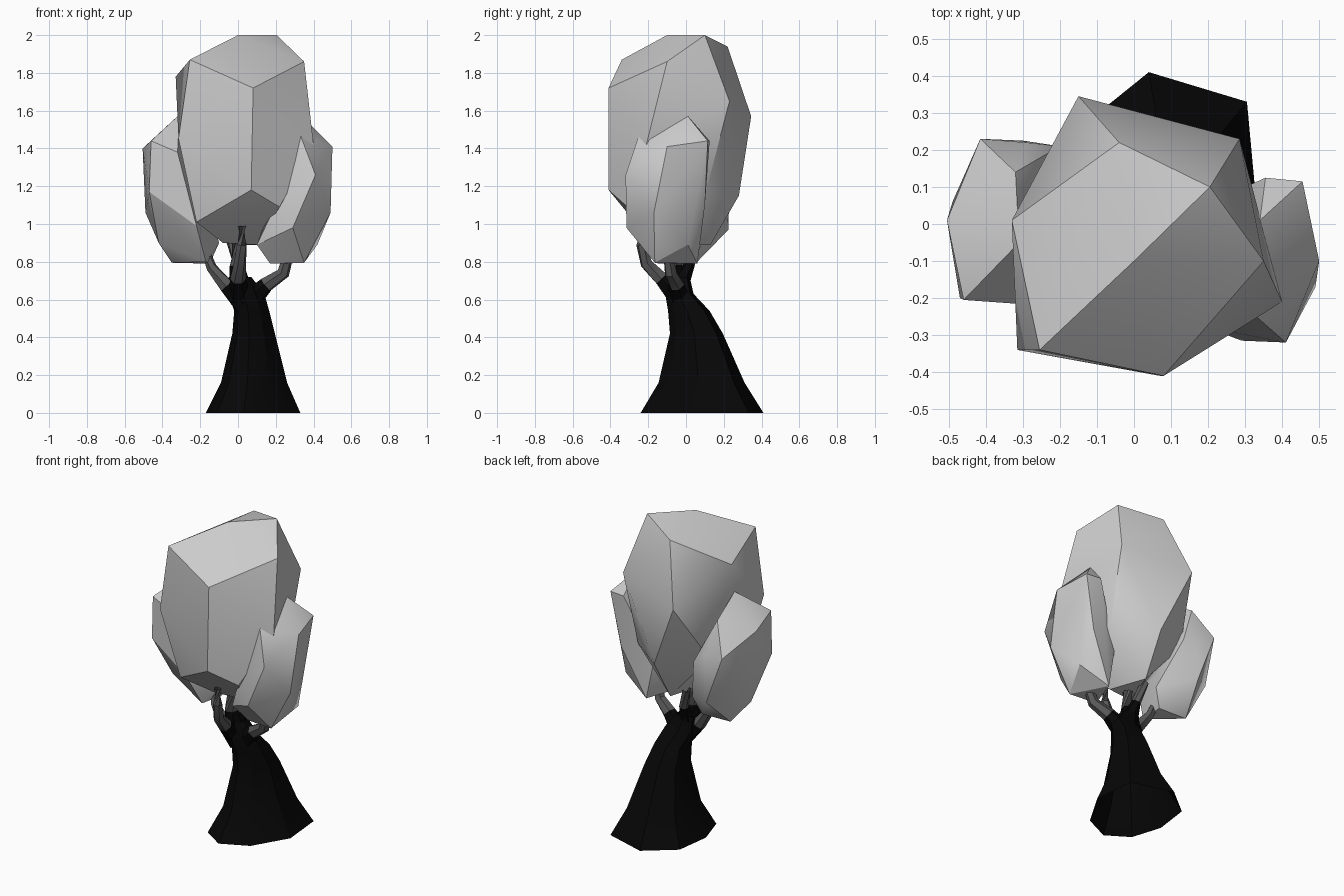
import bpy, bmesh, math
from mathutils import Vector

if "Cube" in bpy.data.objects:
    bpy.data.objects.remove(bpy.data.objects["Cube"])


def material(name, v):
    m = bpy.data.materials.new(name)
    m.diffuse_color = (v, v, v, 1)
    m.use_nodes = True
    m.node_tree.nodes["Principled BSDF"].inputs["Base Color"].default_value = m.diffuse_color
    return m


bark = material("bark", 0.002)
twig = material("twig", 0.1)


def finish(bm, name, mats=(), angle=32):
    """Make an object, smooth across shallow edges and keep the rest sharp."""
    bmesh.ops.recalc_face_normals(bm, faces=bm.faces)
    for f in bm.faces:
        f.smooth = True
    me = bpy.data.meshes.new(name)
    bm.to_mesh(me)
    bm.free()
    me.set_sharp_from_angle(angle=math.radians(angle))
    for m in mats:
        me.materials.append(m)
    ob = bpy.data.objects.new(name, me)
    bpy.context.collection.objects.link(ob)
    return ob


def loft(name, rings, mats, tip_from=99):
    """Skin equal-sized rings of points, open at both ends."""
    bm = bmesh.new()
    vs = [[bm.verts.new(p) for p in r] for r in rings]
    n = len(vs[0])
    for k, (a, b) in enumerate(zip(vs, vs[1:])):
        for i in range(n):
            j = (i + 1) % n
            f = bm.faces.new((a[i], a[j], b[j], b[i]))
            f.material_index = 1 if k >= tip_from else 0
    return finish(bm, name, mats)


def branch(name, path):
    """Tapered six-sided tube through (x, y, z, radius) points."""
    pts = [Vector(p[:3]) for p in path]
    rings = []
    for i, p in enumerate(pts):
        d = pts[min(i + 1, len(pts) - 1)] - pts[max(i - 1, 0)]
        q = d.to_track_quat('Z', 'Y')
        r = path[i][3]
        rings.append([p + q @ Vector((r * math.cos(t * math.pi / 3),
                                      r * math.sin(t * math.pi / 3), 0)) for t in range(6)])
    return loft(name, rings, (bark, twig), tip_from=1)


def clump(name, pts):
    """Faceted leaf mass: convex hull of its corner points."""
    bm = bmesh.new()
    for p in pts:
        bm.verts.new(p)
    res = bmesh.ops.convex_hull(bm, input=bm.verts)
    junk = {g for g in res["geom_interior"] + res["geom_unused"]
            if isinstance(g, bmesh.types.BMVert)}
    bmesh.ops.delete(bm, geom=list(junk), context='VERTS')
    return finish(bm, name)


# Leaning eight-sided trunk: uneven base outline refitted to x range, y range, height
outline = [(.33, .06), (.305, .33), (.04, .41), (-.14, .265),
           (-.17, .04), (-.11, -.15), (.03, -.24), (.2, -.16)]
trunk_rings = []
for x0, x1, y0, y1, z in [(-.17, .33, -.24, .41, 0), (-.09, .26, -.145, .31, .16),
                          (-.03, .195, -.085, .195, .42), (-.02, .165, -.095, .125, .54),
                          (-.05, .14, -.11, .04, .63), (-.05, .07, -.10, .02, .72)]:
    trunk_rings.append([(x0 + (x1 - x0) * (x + .17) / .5,
                         y0 + (y1 - y0) * (y + .24) / .65, z) for x, y in outline])
loft("trunk", trunk_rings, (bark,))

# Branches
branch("left_branch", [(.03, -.04, .57, .055), (-.06, -.05, .67, .042),
                       (-.14, -.03, .77, .028), (-.18, 0, .88, .02)])
branch("right_branch", [(.07, -.03, .6, .06), (.15, -.05, .68, .042),
                        (.24, -.08, .74, .034), (.28, -.1, .88, .025)])
branch("front_branch", [(.01, -.04, .61, .06), (.0, -.13, .71, .042), (.01, -.21, .79, .033),
                        (.02, -.235, .89, .028), (.02, -.235, .99, .022)])
branch("middle_branch", [(.01, -.05, .66, .06), (-.005, -.06, .78, .04), (.0, -.06, .95, .035)])
branch("back_branch", [(.01, -.03, .68, .05), (.0, .02, .79, .028), (-.04, .05, .92, .025)])

# Leaf masses
clump("main_foliage", [
    (-.255, -.34, 1.87), (0, -.10, 2), (.205, .10, 2), (.35, -.10, 1.86), (.08, -.41, 1.72),
    (.07, -.41, 1.18), (-.04, .22, 1.94), (-.33, .01, 1.78), (.285, .23, 1.65),
    (-.15, .345, 1.57), (.40, -.21, 1.42), (-.315, -.34, 1.45), (-.22, -.27, 1.01),
    (.22, -.31, 1.09), (-.08, -.13, .9), (.1, -.1, .89), (.03, .28, 1.15), (.02, .13, .89),
    (-.25, .12, 1.2), (.27, .1, 1.15)])
clump("left_foliage", [
    (-.31, -.05, 1.58), (-.505, .01, 1.40), (-.46, -.205, 1.44), (-.32, -.215, 1.38),
    (-.415, .23, 1.28), (-.29, .22, 1.28), (-.32, .14, 1.47), (-.2, .21, 1.2),
    (-.49, .06, 1.06), (-.47, -.2, 1.17), (-.42, -.06, .9), (-.35, .05, .795),
    (-.15, .05, .79), (-.22, -.21, .99), (-.3, .225, .97), (-.17, -.12, .8), (-.1, .08, .9)])
clump("right_foliage", [
    (.34, .01, 1.57), (.355, .125, 1.44), (.455, .115, 1.44), (.5, -.10, 1.41),
    (.33, -.25, 1.47), (.41, -.32, 1.26), (.29, -.315, .98), (.35, -.165, .795),
    (.49, -.17, 1.06), (.17, -.14, .79), (.24, .06, .79), (.42, .01, .89),
    (.1, -.2, .89), (.39, .1, 1.1), (.19, .05, 1.05), (.2, -.28, 1.1)])
